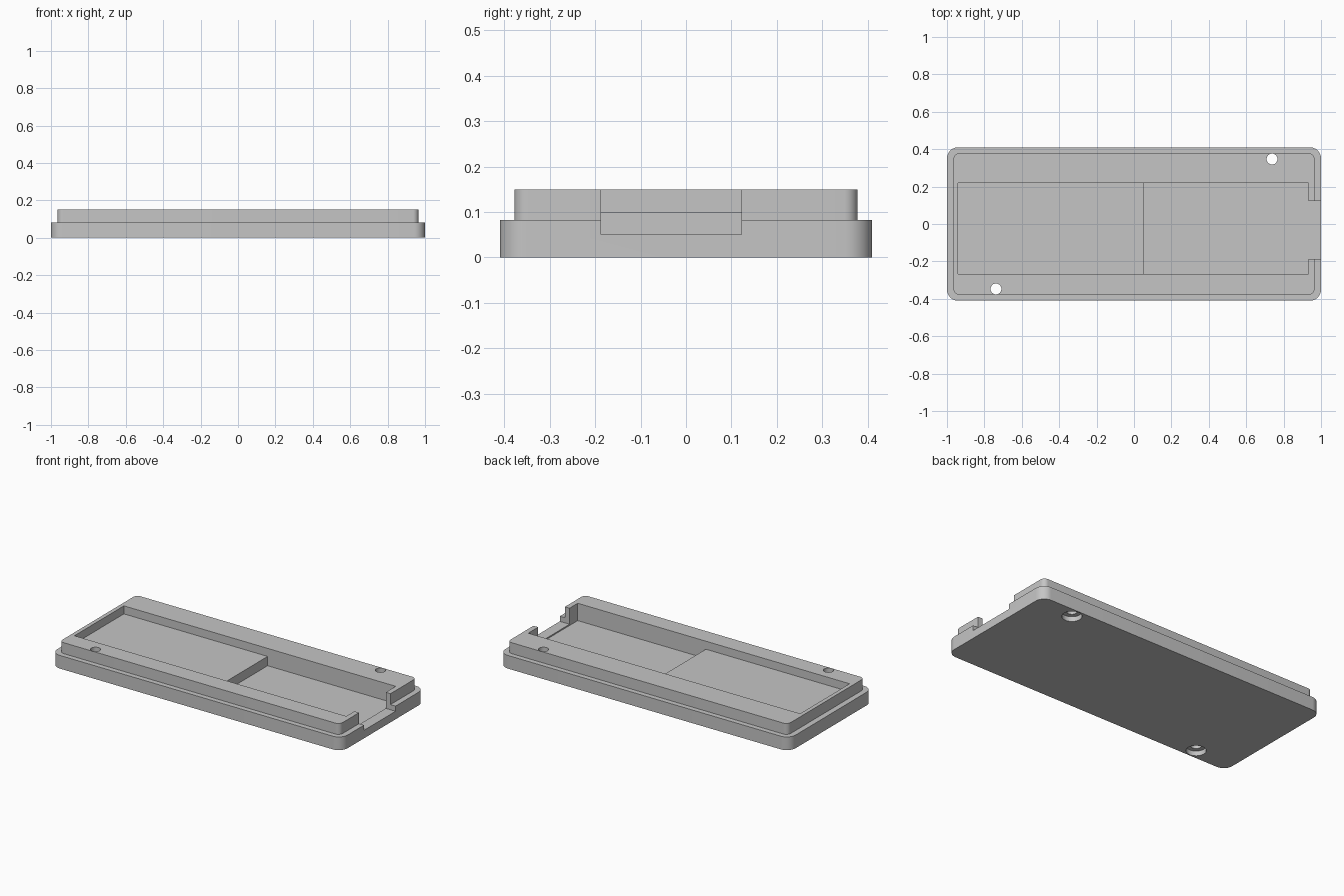
import bpy, bmesh, math

cube = bpy.data.objects.get("Cube")
if cube:
    bpy.data.objects.remove(cube, do_unlink=True)

grey = bpy.data.materials.new("plain grey")
grey.use_nodes = True
grey.diffuse_color = (0.56, 0.56, 0.56, 1)
grey.node_tree.nodes["Principled BSDF"].inputs["Base Color"].default_value = (0.56, 0.56, 0.56, 1)


def prism(name, points, z0, z1):
    """Extrude a flat outline from z0 up to z1."""
    bm = bmesh.new()
    face = bm.faces.new([bm.verts.new((x, y, z0)) for x, y in points])
    up = bmesh.ops.extrude_face_region(bm, geom=[face])["geom"]
    bmesh.ops.translate(bm, vec=(0, 0, z1 - z0),
                        verts=[v for v in up if isinstance(v, bmesh.types.BMVert)])
    bmesh.ops.recalc_face_normals(bm, faces=bm.faces)
    mesh = bpy.data.meshes.new(name)
    bm.to_mesh(mesh)
    bm.free()
    mesh.materials.append(grey)
    obj = bpy.data.objects.new(name, mesh)
    bpy.context.collection.objects.link(obj)
    return obj


def arc(cx, cy, r, start, end, n):
    angles = [math.radians(start + (end - start) * i / n) for i in range(n + 1)]
    return [(cx + r * math.cos(a), cy + r * math.sin(a)) for a in angles]


def rounded(hx, hy, r):
    points = []
    for i, (sx, sy) in enumerate([(1, 1), (-1, 1), (-1, -1), (1, -1)]):
        points += arc(sx * (hx - r), sy * (hy - r), r, i * 90, i * 90 + 90, 10)
    return points


def box(x0, x1, y0, y1):
    return [(x0, y0), (x1, y0), (x1, y1), (x0, y1)]


def combine(target, tool, operation):
    tool.hide_render = True
    mod = target.modifiers.new(operation.lower(), "BOOLEAN")
    mod.operation, mod.object, mod.solver = operation, tool, "EXACT"
    bpy.context.view_layer.objects.active = target
    bpy.ops.object.modifier_apply(modifier=mod.name)
    bpy.data.objects.remove(tool, do_unlink=True)


# Base plate with a raised inset lip
tray = prism("enclosure_tray", rounded(1, 0.41, 0.06), 0, 0.082)
combine(tray, prism("raised_lip", rounded(0.965, 0.378, 0.03), 0.04, 0.15), "UNION")

# Shallow and deep pockets, then the end opening
cuts = [("shallow_pocket", box(-0.94, 0.1, -0.267, 0.22), 0.1),
        ("deep_pocket", box(0.05, 0.933, -0.267, 0.22), 0.042),
        ("end_opening", box(0.9, 1.1, -0.187, 0.122), 0.05)]
for name, outline, floor in cuts:
    combine(tray, prism(name, outline, floor, 0.3), "DIFFERENCE")

# Screw holes with recessed heads underneath
for side in (1, -1):
    x, y = side * 0.738, side * 0.347
    for name, r, z0, z1 in [("screw_hole", 0.029, -0.1, 0.3),
                            ("screw_recess", 0.056, -0.1, 0.03)]:
        combine(tray, prism(name, arc(x, y, r, 0, 360, 32)[:-1], z0, z1), "DIFFERENCE")

bpy.ops.object.select_all(action="DESELECT")
tray.select_set(True)
bpy.context.view_layer.objects.active = tray
bpy.ops.object.shade_smooth_by_angle(angle=math.radians(30))
